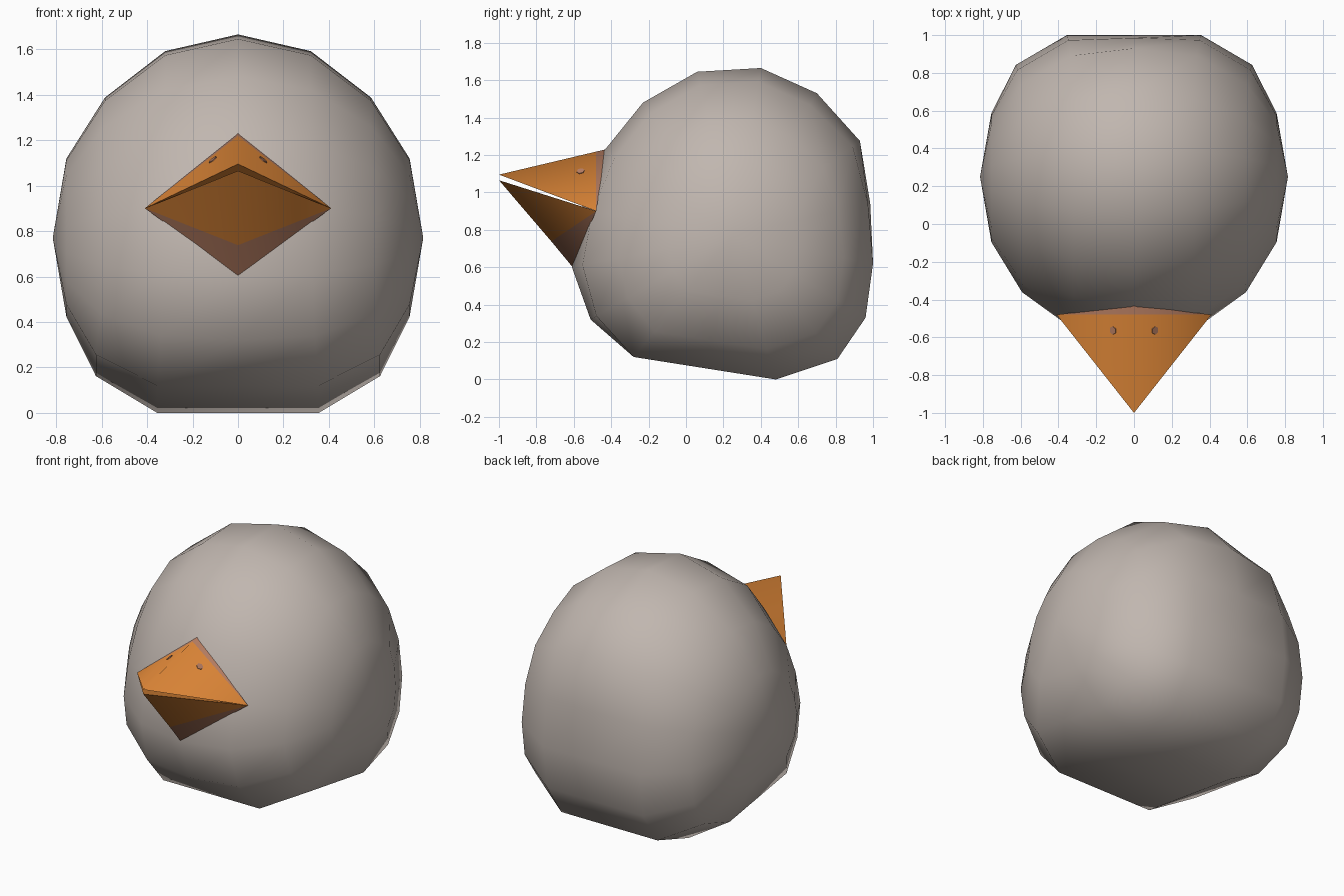
import bpy, bmesh, math
from mathutils import Vector

if "Cube" in bpy.data.objects:
    bpy.data.objects.remove(bpy.data.objects["Cube"])


def material(name, rgb):
    m = bpy.data.materials.new(name)
    m.diffuse_color = (*rgb, 1)
    m.use_nodes = True
    m.node_tree.nodes["Principled BSDF"].inputs["Base Color"].default_value = m.diffuse_color
    return m


GREY = material("warm grey", (0.53, 0.47, 0.43))
ORANGE = material("beak orange", (0.76, 0.25, 0.04))
BROWN = material("dull brown", (0.50, 0.22, 0.13))


def make(name, verts, faces, mats, indices=None, angle=None):
    me = bpy.data.meshes.new(name)
    me.from_pydata(verts, [], faces)
    for m in mats:
        me.materials.append(m)
    if indices:
        for p, i in zip(me.polygons, indices):
            p.material_index = i
    bm = bmesh.new()
    bm.from_mesh(me)
    bmesh.ops.recalc_face_normals(bm, faces=bm.faces)
    bm.to_mesh(me)
    bm.free()
    ob = bpy.data.objects.new(name, me)
    bpy.context.collection.objects.link(ob)
    if angle:
        bpy.ops.object.select_all(action='DESELECT')
        ob.select_set(True)
        bpy.context.view_layer.objects.active = ob
        bpy.ops.object.shade_smooth_by_angle(angle=math.radians(angle))
    return ob


# Round body: side outline (y, z, boxiness) shrunk towards both sides in x
outline = [(-0.44, 1.22, 0), (-0.23, 1.48, 0), (0.06, 1.645, 0), (0.40, 1.665, 0),
           (0.70, 1.53, 0), (0.93, 1.275, .3), (0.985, 0.94, .8), (1.0, 0.62, 1),
           (0.96, 0.33, 1), (0.81, 0.11, 1), (0.48, 0.0, 1), (0.10, 0.06, 1),
           (-0.28, 0.12, 1), (-0.51, 0.32, .5), (-0.61, 0.60, .2), (-0.56, 0.91, .1)]
CY, CZ, W = 0.25, 0.77, 0.815
round_ring = [(0, 1), (.32, .918), (.585, .69), (.755, .39)]
boxy_ring = [(0, 1), (.355, 1), (.625, .79), (.755, .45)]
verts, n = [], len(outline)
for k in range(-3, 4):
    (rx, rs), (bx, bs) = round_ring[abs(k)], boxy_ring[abs(k)]
    sign = -1 if k < 0 else 1
    for y, z, b in outline:
        s = rs + (bs - rs) * b
        verts.append((sign * (rx + (bx - rx) * b), CY + (y - CY) * s, CZ + (z - CZ) * s))
faces = [(r * n + i, r * n + (i + 1) % n, (r + 1) * n + (i + 1) % n, (r + 1) * n + i)
         for r in range(6) for i in range(n)]
left, right = len(verts), len(verts) + 1
verts += [(-W, CY, CZ), (W, CY, CZ)]
for i in range(n):
    j = (i + 1) % n
    faces += [(i, j, left), (6 * n + i, 6 * n + j, right)]
make("body", verts, faces, [GREY], angle=75)


# Beak halves: pyramid with a brown base band along the ridge end
def beak(name, tip, band, base, side_band):
    cl, cr = (-0.41, -0.48, 0.90), (0.41, -0.48, 0.90)
    v = [tip, cl, cr, band, base]
    f = [(0, 1, 3), (0, 3, 2), (1, 4, 3), (3, 4, 2), (0, 2, 1), (1, 2, 4)]
    make(name, v, f, [ORANGE, BROWN], [0, 0, 1, 1, 0, side_band], 85)


beak("upper_beak", (0, -1.0, 1.095), (0, -0.48, 1.218), (0, -0.43, 1.23), 0)
beak("lower_beak", (0, -1.0, 1.065), (0, -0.72, 0.738), (0, -0.61, 0.605), 1)

# Nostrils: thin spots lying on the upper beak
for sx, name in ((-1, "nostril_left"), (1, "nostril_right")):
    a = Vector((0, -1.0, 1.095))
    u = (Vector((0, -0.43, 1.23)) - a)
    w = (Vector((sx * 0.41, -0.48, 0.90)) - a)
    nrm = u.cross(w).normalized()
    if nrm.z < 0:
        nrm = -nrm
    c = a + u * 0.52 + w * 0.27 + nrm * 0.004
    e1 = u.normalized()
    e2 = nrm.cross(e1)
    pts = [c + 0.022 * (math.cos(t) * e1 + math.sin(t) * e2)
           for t in (i * math.pi / 3 for i in range(6))]
    low = [p - nrm * 0.006 for p in pts]
    fs = [tuple(range(6)), tuple(range(11, 5, -1))]
    fs += [(i, (i + 1) % 6, 6 + (i + 1) % 6, 6 + i) for i in range(6)]
    make(name, [tuple(p) for p in pts + low], fs, [BROWN])
